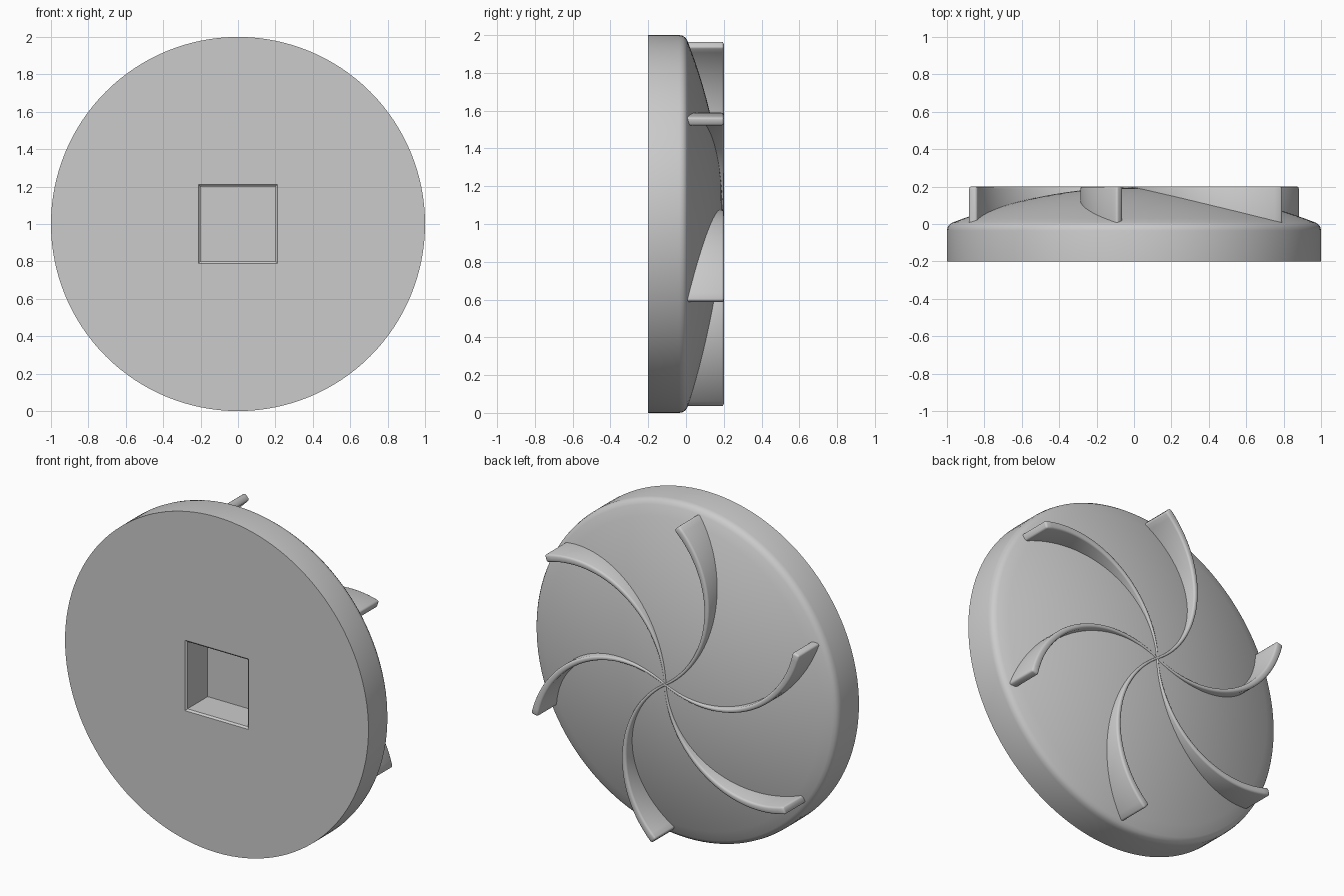
import bpy, bmesh
from math import sin, cos, radians, pi
from mathutils import Vector

cube = bpy.data.objects.get("Cube")
if cube:
    bpy.data.objects.remove(cube, do_unlink=True)

grey = bpy.data.materials.new("plain grey")
grey.use_nodes = True
colour = (0.6, 0.6, 0.6, 1)
grey.diffuse_color = colour
grey.node_tree.nodes["Principled BSDF"].inputs["Base Color"].default_value = colour

CENTRE = Vector((0, 0, 1))   # hub axis runs along y at this height
TOP = 0.2                    # rear plane of the vanes


def make_object(name, bm):
    bmesh.ops.recalc_face_normals(bm, faces=bm.faces)
    mesh = bpy.data.meshes.new(name)
    bm.to_mesh(mesh)
    bm.free()
    mesh.materials.append(grey)
    obj = bpy.data.objects.new(name, mesh)
    bpy.context.collection.objects.link(obj)
    return obj


def activate(obj):
    bpy.ops.object.select_all(action='DESELECT')
    obj.select_set(True)
    bpy.context.view_layer.objects.active = obj


def smooth(obj, angle):
    activate(obj)
    bpy.ops.object.shade_smooth_by_angle(angle=radians(angle))


def loft(rings):
    """Skin a list of equal closed rings and cap both ends."""
    bm = bmesh.new()
    loops = [[bm.verts.new(p) for p in ring] for ring in rings]
    n = len(loops[0])
    for a, b in zip(loops, loops[1:]):
        for i in range(n):
            j = (i + 1) % n
            bm.faces.new((a[i], a[j], b[j], b[i]))
    bm.faces.new(loops[0])
    bm.faces.new(loops[-1])
    return bm


def dome(r):
    return 0.196 - 0.2 * r * r


# Disc: flat front, straight rim, rounded shoulder, domed rear
profile = [(1, -0.2), (1, -0.035), (0.996, -0.016), (0.986, -0.002)]
profile += [(0.97 * (1 - i / 16), dome(0.97 * (1 - i / 16))) for i in range(17)]
bm = bmesh.new()
pts = [bm.verts.new(CENTRE + Vector((r, y, 0))) for r, y in profile]
edges = [bm.edges.new(pair) for pair in zip(pts, pts[1:])]
bmesh.ops.spin(bm, geom=pts + edges, cent=CENTRE, axis=(0, 1, 0),
               angle=2 * pi, steps=128)
bmesh.ops.remove_doubles(bm, verts=bm.verts, dist=0.0005)
bmesh.ops.contextual_create(bm, geom=[e for e in bm.edges if e.is_boundary])
disc = make_object("disc", bm)

# Square socket with a slight lip, cut into the front
def square(half, y):
    return [CENTRE + Vector((sx * half, y, sz * half))
            for sx, sz in ((-1, -1), (1, -1), (1, 1), (-1, 1))]

cutter = make_object("socket_cutter", loft(
    [square(0.22, -0.21), square(0.2, -0.19), square(0.2, 0)]))
cutter.hide_render = True
cut = disc.modifiers.new("socket", 'BOOLEAN')
cut.operation = 'DIFFERENCE'
cut.solver = 'EXACT'
cut.object = cutter
activate(disc)
bpy.ops.object.modifier_apply(modifier=cut.name)
bpy.data.objects.remove(cutter, do_unlink=True)
smooth(disc, 35)

# Six curved vanes, swept arcs that widen toward the rim
TIP, HALF = 0.955, radians(52)
RADIUS = TIP / (2 * sin(HALF))
STEPS = 36


def direction(angle):
    return Vector((cos(angle), 0, sin(angle)))


def vane_ring(tip_angle, t, inset):
    start = tip_angle + HALF
    out = direction(start + pi / 2 - 2 * HALF * t)
    spot = RADIUS * (direction(start - pi / 2) + out)
    full = 0.006 + 0.017 * t
    round_off = min(0.011, 0.7 * full)
    w, high = full - inset, TOP - inset
    low = max(0, dome(spot.length) - 0.04)
    b = max(round_off - inset, 0.001)
    half = [(w, low), (w, high - b), (w - 0.3 * b, high - 0.3 * b), (w - b, high)]
    section = half + [(-x, y) for x, y in reversed(half)]
    return [CENTRE + spot + out * x + Vector((0, y, 0)) for x, y in section]


for k in range(6):
    angle = radians(34.5 + 60 * k)
    stations = [(0.99 * i / STEPS, 0) for i in range(STEPS + 1)]
    stations += [(0.997, 0.003), (1, 0.01)]   # rounded tip
    vane = make_object(f"vane_{k + 1}", loft(
        [vane_ring(angle, t, inset) for t, inset in stations]))
    smooth(vane, 50)
